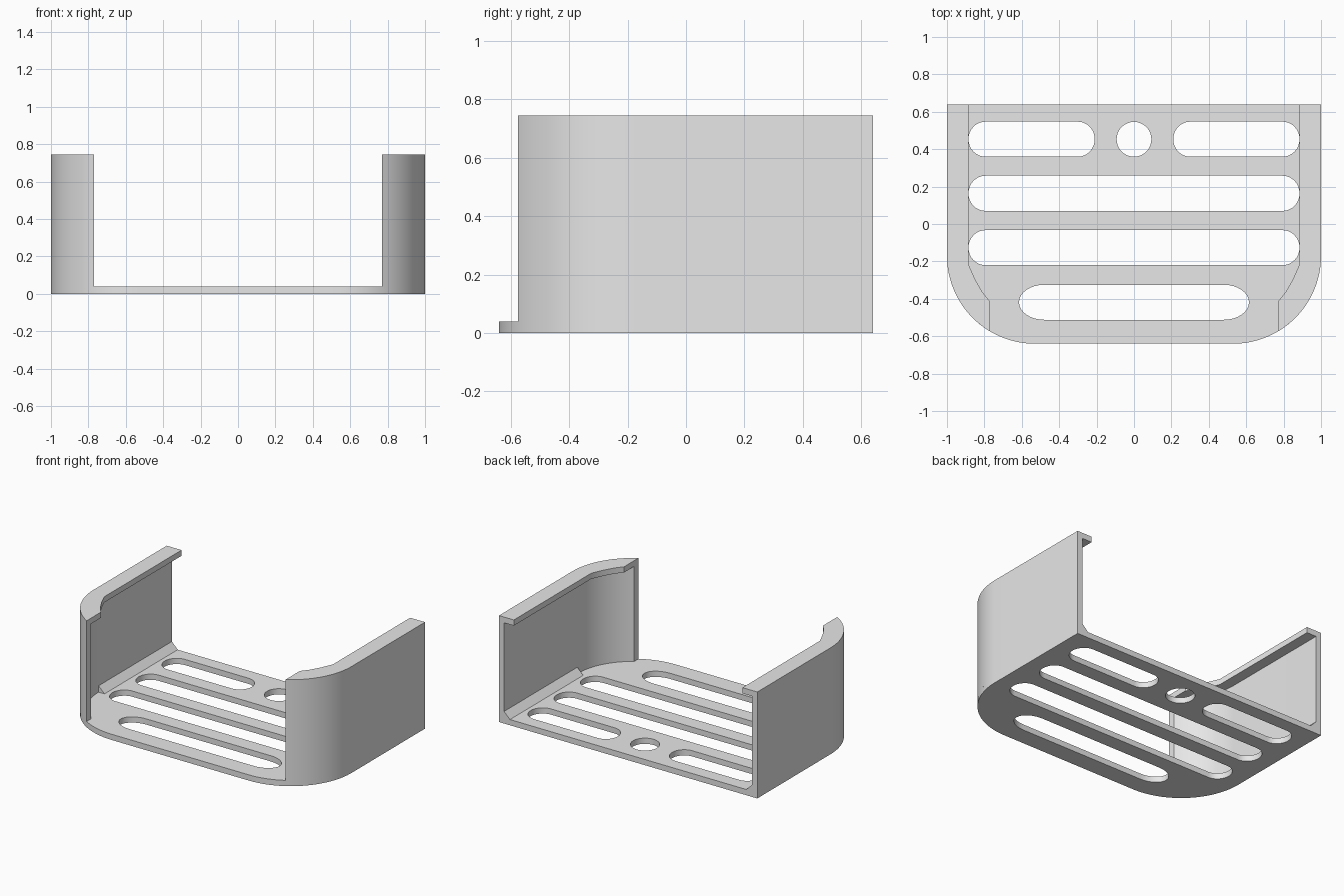
import bpy, bmesh, math

if "Cube" in bpy.data.objects:
    bpy.data.objects.remove(bpy.data.objects["Cube"])

BACK, FRONT = 0.64, -0.64
CX, CY, R = 0.53, -0.17, 0.47          # centre and radius of the rounded front corners
END_X = 0.77                           # side walls stop here
FLOOR, LIP_Z, TOP = 0.04, 0.705, 0.745
WALL = 0.04

grey = bpy.data.materials.new("light_grey")
grey.diffuse_color = (0.8, 0.8, 0.8, 1)
grey.use_nodes = True
grey.node_tree.nodes["Principled BSDF"].inputs["Base Color"].default_value = grey.diffuse_color


def arc(cx, cy, rx, ry, a0, a1, n):
    """Points along an elliptical arc, angles in degrees."""
    angles = [math.radians(a0 + (a1 - a0) * i / n) for i in range(n + 1)]
    return [(cx + rx * math.cos(a), cy + ry * math.sin(a)) for a in angles]


def slot(x0, x1, y0, y1, cap):
    """Long hole with rounded ends of length cap."""
    cy, ry = (y0 + y1) / 2, (y1 - y0) / 2
    return arc(x1 - cap, cy, cap, ry, -90, 90, 16) + arc(x0 + cap, cy, cap, ry, 90, 270, 16)


def slab(name, loops, z0, z1):
    """Extrude a flat outline (with optional holes) between two heights."""
    curve = bpy.data.curves.new(name, 'CURVE')
    curve.dimensions, curve.fill_mode = '2D', 'BOTH'
    curve.extrude = (z1 - z0) / 2
    for pts in loops:
        spline = curve.splines.new('POLY')
        spline.points.add(len(pts) - 1)
        for p, (x, y) in zip(spline.points, pts):
            p.co = (x, y, 0, 1)
        spline.use_cyclic_u = True
    obj = bpy.data.objects.new(name, curve)
    bpy.context.collection.objects.link(obj)
    bpy.ops.object.select_all(action='DESELECT')
    obj.select_set(True)
    bpy.context.view_layer.objects.active = obj
    bpy.ops.object.convert(target='MESH')
    obj = bpy.context.object
    obj.name = name
    bm = bmesh.new()
    bm.from_mesh(obj.data)
    bmesh.ops.translate(bm, verts=bm.verts, vec=(0, 0, (z0 + z1) / 2))
    finish(obj, bm)
    return obj


def finish(obj, bm):
    """Weld, orient, colour and smooth a part."""
    bmesh.ops.remove_doubles(bm, verts=bm.verts, dist=1e-5)
    bmesh.ops.recalc_face_normals(bm, faces=bm.faces)
    bm.to_mesh(obj.data)
    bm.free()
    obj.data.materials.clear()
    obj.data.materials.append(grey)
    bpy.ops.object.select_all(action='DESELECT')
    obj.select_set(True)
    bpy.context.view_layer.objects.active = obj
    bpy.ops.object.shade_smooth_by_angle(angle=math.radians(30))


# Base plate with slots and a round hole
outline = ([(-1, BACK)] + arc(-CX, CY, R, R, 180, 270, 28)
           + arc(CX, CY, R, R, 270, 360, 28) + [(1, BACK)])
holes = [
    slot(-0.885, -0.21, 0.36, 0.547, 0.09),
    slot(0.21, 0.885, 0.36, 0.547, 0.09),
    slot(-0.885, 0.885, 0.07, 0.258, 0.09),
    slot(-0.885, 0.885, -0.22, -0.033, 0.09),
    slot(-0.615, 0.615, -0.512, -0.325, 0.135),
    arc(0, 0.453, 0.093, 0.093, 0, 348.75, 31),
]
slab("base_plate", [outline] + holes, 0, FLOOR)

# Side walls, top lips and floor chamfers, mirrored left and right
outer_a = -math.degrees(math.acos((END_X - CX) / R))
inner_r = R - WALL
inner_a = -math.degrees(math.acos((END_X - CX) / inner_r))
outer = [(1, BACK)] + arc(CX, CY, R, R, 0, outer_a, 20)
inner = arc(CX, CY, inner_r, inner_r, inner_a, 0, 20) + [(1 - WALL, BACK)]
lip_edge = [(END_X, -0.415), (0.81, -0.365), (0.85, -0.295), (0.885, -0.215), (0.885, BACK)]

for side, s in (("right", 1), ("left", -1)):
    def flip(pts):
        return [(s * x, y) for x, y in pts]
    slab(side + "_wall", [flip(outer + inner)], FLOOR, LIP_Z)
    slab(side + "_top_lip", [flip(outer + lip_edge)], LIP_Z, TOP)

    # Triangular strip where the wall meets the floor
    mesh = bpy.data.meshes.new(side + "_floor_chamfer")
    obj = bpy.data.objects.new(side + "_floor_chamfer", mesh)
    bpy.context.collection.objects.link(obj)
    bm = bmesh.new()
    x = 1 - WALL
    section = [(x, FLOOR), (x - 0.045, FLOOR), (x, FLOOR + 0.045)]
    face = bm.faces.new([bm.verts.new((s * px, CY, pz)) for px, pz in section])
    ext = bmesh.ops.extrude_face_region(bm, geom=[face], use_keep_orig=True)
    bmesh.ops.translate(bm, vec=(0, BACK - CY, 0),
                        verts=[v for v in ext["geom"] if isinstance(v, bmesh.types.BMVert)])
    finish(obj, bm)
